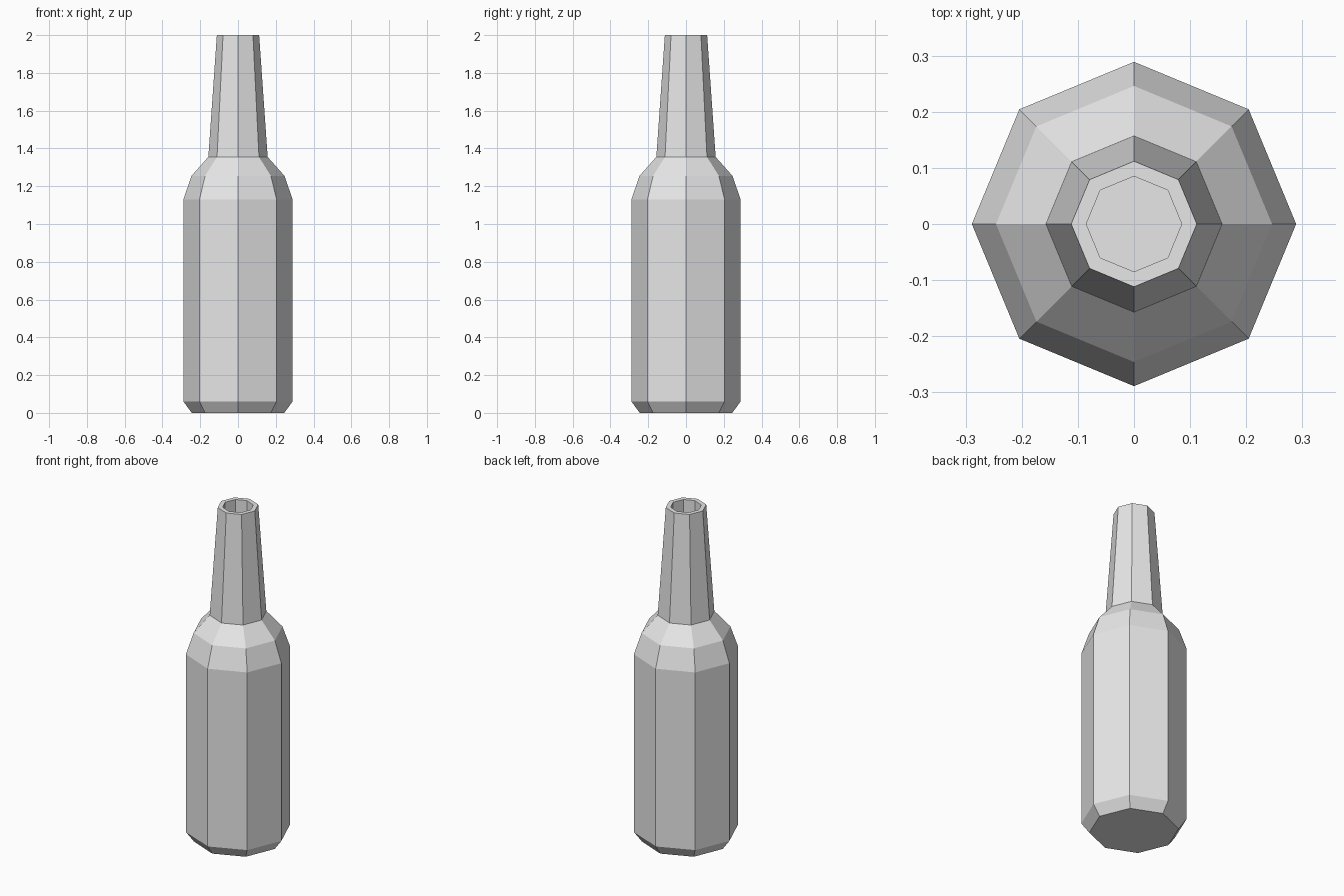
import bpy
import bmesh
from math import cos, sin, tau

cube = bpy.data.objects.get("Cube")
if cube:
    bpy.data.objects.remove(cube, do_unlink=True)

SIDES = 8

# Single grey material
grey = bpy.data.materials.new("light_grey")
grey.use_nodes = True
colour = (0.8, 0.8, 0.8, 1.0)
grey.diffuse_color = colour
grey.node_tree.nodes["Principled BSDF"].inputs["Base Color"].default_value = colour


def lathe(name, profile):
    """Sweep (radius, height) points into a capped, faceted solid."""
    bm = bmesh.new()
    rings = [[bm.verts.new((r * cos(tau * i / SIDES), r * sin(tau * i / SIDES), z))
              for i in range(SIDES)] for r, z in profile]
    for low, high in zip(rings, rings[1:]):
        for i in range(SIDES):
            j = (i + 1) % SIDES
            bm.faces.new((low[i], low[j], high[j], high[i]))
    bm.faces.new(rings[0][::-1])
    bm.faces.new(rings[-1])
    bmesh.ops.recalc_face_normals(bm, faces=bm.faces)
    mesh = bpy.data.meshes.new(name)
    bm.to_mesh(mesh)
    bm.free()
    mesh.materials.append(grey)
    obj = bpy.data.objects.new(name, mesh)
    bpy.context.collection.objects.link(obj)
    return obj


# Base bevel, body, shoulder, tapering neck, rim and recessed mouth
lathe("bottle", [
    (0.245, 0.0),
    (0.289, 0.06),
    (0.289, 1.13),
    (0.246, 1.255),
    (0.157, 1.355),
    (0.112, 2.0),
    (0.085, 2.0),
    (0.085, 1.88),
])
